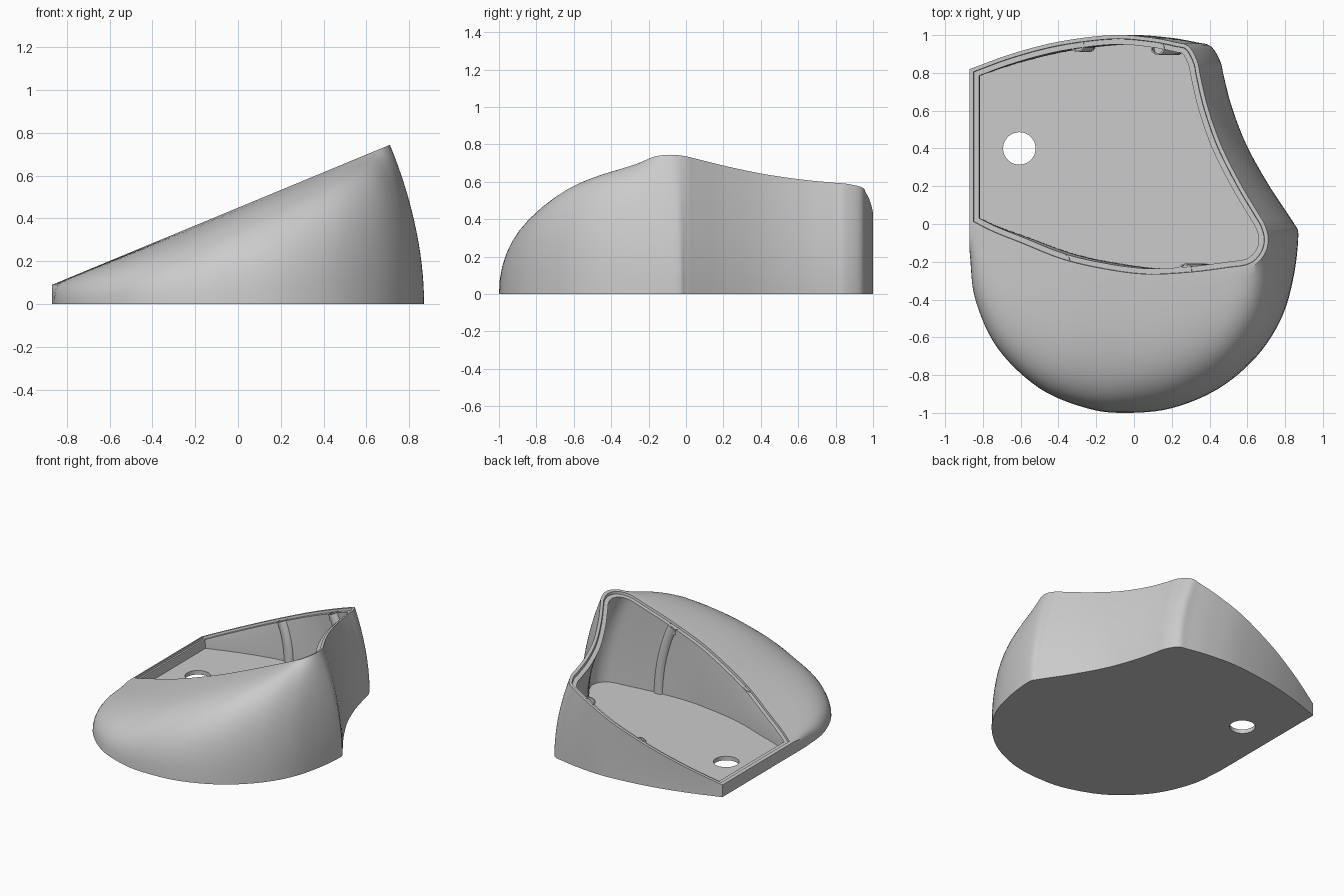
import bpy, bmesh, math
from mathutils import Vector

cube = bpy.data.objects.get("Cube")
if cube:
    bpy.data.objects.remove(cube)

LEFT, BACK, FLOOR = -0.87, 0.82, 0.03
SLOPE = math.tan(math.radians(22.5))

grey = bpy.data.materials.new("light_grey")
grey.use_nodes = True
grey.diffuse_color = (0.6, 0.6, 0.6, 1)
grey.node_tree.nodes["Principled BSDF"].inputs["Base Color"].default_value = (0.6, 0.6, 0.6, 1)


def plane(x):
    """Height of the sloping rim plane."""
    return 0.45 + SLOPE * x


def foot(x):
    """Where a rim point lands after swinging down to the base."""
    return x + (x - LEFT) * 0.1014


def profile(rim, base, dome, s):
    """Curve from base (s=0) to rim (s=1); dome blends arc wall to bulge."""
    mix = lambda a, b: a + (b - a) * dome
    h = rim.z - base.z
    c1 = base + Vector((0, 0, h * mix(0.34, 0.88)))
    c2 = rim.lerp(base, mix(0.6, 0.5))
    c2.z = plane(c2.x) - h * mix(0.37, 0.04)
    t = 1 - s
    return base * t**3 + c1 * (3 * t * t * s) + c2 * (3 * t * s * s) + rim * s**3


def swing(x, y, s, drop=0.0):
    """Point on the arc wall below rim position x, y, ending on the floor."""
    return profile(Vector((x, y, plane(x) - drop)), Vector((foot(x), y, FLOOR)), 0, s)


def catmull(pts, steps):
    pts = [Vector(p) for p in pts]
    pts = [pts[0] * 2 - pts[1]] + pts + [pts[-1] * 2 - pts[-2]]
    out = []
    for a, b, c, d in zip(pts, pts[1:], pts[2:], pts[3:]):
        for i in range(steps):
            t = i / steps
            out.append((b * 2 + (c - a) * t + (a * 2 - b * 5 + c * 4 - d) * t * t
                        + (b * 3 - a - c * 3 + d) * t**3) * 0.5)
    return out + [pts[-2]]


def inset(loop, dist):
    """Mitred inward offset of a counter-clockwise xy loop."""
    out = []
    for i, p in enumerate(loop):
        e1 = (p - loop[i - 1]).normalized()
        e2 = (loop[(i + 1) % len(loop)] - p).normalized()
        n = Vector((-e1.y - e2.y, e1.x + e2.x)).normalized()
        out.append(p + n * (dist / max(0.5, n.dot(Vector((-e2.y, e2.x))))))
    return out


def ring(bm, pts):
    return [bm.verts.new(p) for p in pts]


def bridge(bm, a, b):
    for i in range(len(a)):
        j = (i + 1) % len(a)
        bm.faces.new((a[i], a[j], b[j], b[i]))


def loop_edges(bm, vs):
    return [bm.edges.get((vs[i - 1], v)) or bm.edges.new((vs[i - 1], v))
            for i, v in enumerate(vs)]


def finish(bm, name):
    bmesh.ops.recalc_face_normals(bm, faces=bm.faces)
    mesh = bpy.data.meshes.new(name)
    bm.to_mesh(mesh)
    bm.free()
    mesh.materials.append(grey)
    ob = bpy.data.objects.new(name, mesh)
    bpy.context.collection.objects.link(ob)
    bpy.ops.object.select_all(action='DESELECT')
    ob.select_set(True)
    bpy.context.view_layer.objects.active = ob
    bpy.ops.object.shade_smooth_by_angle(angle=math.radians(35))


# Outline: front rim edge with its matching base edge, then side and back rim
front_rim = [(LEFT, 0), (-.75, -.06), (-.6, -.12), (-.4, -.2), (-.2, -.25), (.05, -.285),
             (.3, -.275), (.5, -.25), (.6, -.235), (.66, -.2), (.7, -.14), (.71, -.07)]
front_base = [(LEFT, -.15), (-.84, -.4), (-.72, -.66), (-.5, -.87), (-.25, -.975), (-.05, -1),
              (.2, -.975), (.45, -.87), (.65, -.7), (.78, -.5), (.845, -.28), (.87, -.06)]
back_rim = [(.69, .0), (.655, .06), (.56, .22), (.46, .42), (.39, .62), (.352, .78),
            (.335, .86), (.29, .94), (.22, .962), (.08, .988), (-.12, 1), (-.4, .965),
            (-.65, .9), (LEFT, BACK)]
controls = []
for i, (r, b) in enumerate(zip(front_rim, front_base)):
    k = min(1, (len(front_rim) - 1 - i) / 4)
    controls.append((*r, *b, k * k * (3 - 2 * k)))
controls += [(x, y, foot(x), y, 0) for x, y in back_rim]
samples = catmull(controls, 6)
# Straight left side closes the outline
for i in range(1, 10):
    t = i / 10
    samples.append(Vector((LEFT, BACK * (1 - t), LEFT, BACK * (1 - t) - .15 * t, 0)))
outline = [Vector((p[0], p[1])) for p in samples]

# Housing shell
bm = bmesh.new()
STEPS = 16
rings = []
for k in range(STEPS + 1):
    rings.append(ring(bm, [profile(Vector((p[0], p[1], plane(p[0]))),
                                   Vector((p[2], p[3], 0)),
                                   min(1, max(0, p[4])), k / STEPS) for p in samples]))
# Stepped rim
for dist, drop in ((.02, 0), (.022, .018), (.05, .018)):
    rings.append(ring(bm, [(p.x, p.y, plane(p.x) - drop) for p in inset(outline, dist)]))
# Inner wall
inner = inset(outline, .05)
for k in range(9, -1, -1):
    rings.append(ring(bm, [swing(p.x, p.y, k / 10, .018) for p in inner]))
for a, b in zip(rings, rings[1:]):
    bridge(bm, a, b)
# Floor and underside with the cable hole
holes = []
for vs, z in ((rings[0], 0), (rings[-1], FLOOR)):
    hole = ring(bm, [(-.607 + .086 * math.cos(a * math.tau / 40),
                      .4 + .086 * math.sin(a * math.tau / 40), z) for a in range(40)])
    bmesh.ops.triangle_fill(bm, use_beauty=True, normal=(0, 0, 1),
                            edges=loop_edges(bm, vs) + loop_edges(bm, hole))
    holes.append(hole)
bridge(bm, *holes)
finish(bm, "housing_shell")

# Screw posts following the curved inner wall
posts = {"back_left_post": (.125, .93), "back_right_post": (-.3, .945),
         "front_left_post": (.27, -.245), "front_right_post": (-.375, -.195)}
for name, (cx, cy) in posts.items():
    bm = bmesh.new()

    def circle(radius, s, drop):
        return ring(bm, [swing(cx + radius * math.cos(a * math.tau / 24),
                               cy + radius * math.sin(a * math.tau / 24), s, drop)
                         for a in range(24)])
    tube = [circle(.035, k / 10, .014) for k in range(11)]
    tube += [circle(.027, 1, .014), circle(.027, 1, .06)]
    for a, b in zip(tube, tube[1:]):
        bridge(bm, a, b)
    bm.faces.new(tube[0])
    bm.faces.new(tube[-1])
    finish(bm, name)
